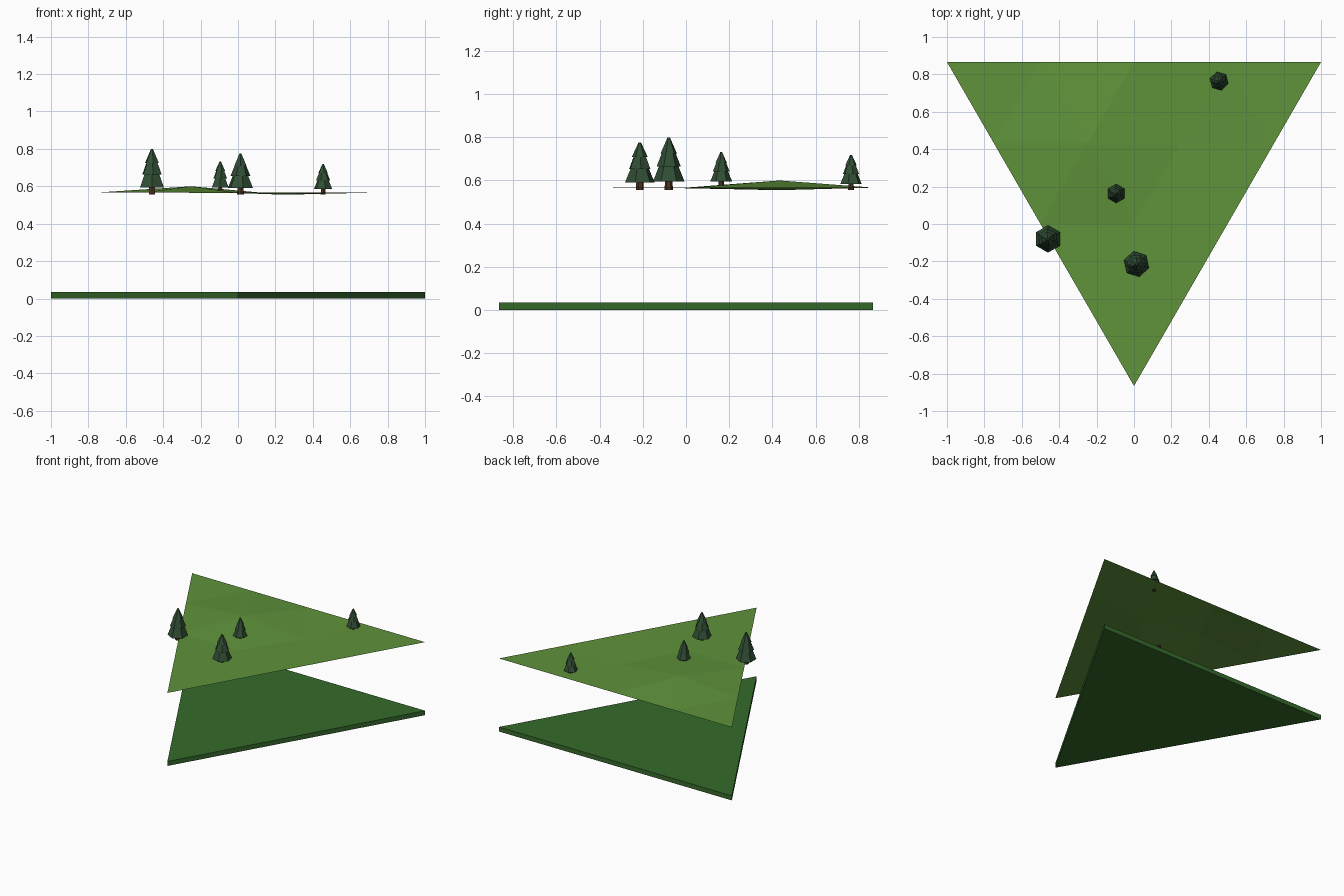
import bpy, bmesh, math
from mathutils import Matrix, Vector

if "Cube" in bpy.data.objects:
    bpy.data.objects.remove(bpy.data.objects["Cube"])

H = math.sqrt(3) / 2
CORNERS = [Vector((0, -H)), Vector((1, H)), Vector((-1, H))]


def material(name, rgb):
    m = bpy.data.materials.new(name)
    m.diffuse_color = (*rgb, 1)
    m.use_nodes = True
    m.node_tree.nodes["Principled BSDF"].inputs["Base Color"].default_value = m.diffuse_color
    return m


BASE = material("base_green", (0.037, 0.145, 0.025))
GRASS = material("grass", (0.115, 0.29, 0.043))
LEAF = material("needles", (0.03, 0.075, 0.034))
BARK = material("bark", (0.075, 0.035, 0.015))


def finish(bm, name, mats):
    me = bpy.data.meshes.new(name)
    bm.to_mesh(me)
    bm.free()
    for m in mats:
        me.materials.append(m)
    ob = bpy.data.objects.new(name, me)
    bpy.context.collection.objects.link(ob)
    return ob


# Triangular base slab
bm = bmesh.new()
face = bm.faces.new([bm.verts.new((c.x, c.y, 0)) for c in CORNERS])
top = bmesh.ops.extrude_face_region(bm, geom=[face])
bmesh.ops.translate(bm, vec=(0, 0, 0.035),
                    verts=[v for v in top["geom"] if isinstance(v, bmesh.types.BMVert)])
if face.is_valid is False or len(bm.faces) < 5:
    bm.faces.new([v for v in bm.verts if v.co.z < 0.01])
bmesh.ops.recalc_face_normals(bm, faces=bm.faces)
finish(bm, "base_slab", [BASE])

# Floating terrain sheet: triangle grid with one hill and a shallow dip
N, LEVEL = 4, 0.567
BUMPS = {(2, 0 + 1): -0.003, (3, 1): 0.033, (3, 2): -0.012}
bm = bmesh.new()
rows = []
for r in range(N + 1):
    y = -H + 2 * H * r / N
    rows.append([bm.verts.new(((2 * i - r) / N, y, LEVEL + BUMPS.get((r, i), 0)))
                 for i in range(r + 1)])
for r in range(N):
    for i in range(r + 1):
        bm.faces.new((rows[r][i], rows[r + 1][i + 1], rows[r + 1][i]))
        if i < r:
            bm.faces.new((rows[r][i], rows[r][i + 1], rows[r + 1][i + 1]))
finish(bm, "terrain", [GRASS])


# Conifers: short trunk and three six-sided tiers, each slightly turned
def frustum(bm, z0, z1, r0, r1, turn, mat):
    place = Matrix.Translation((0, 0, (z0 + z1) / 2)) @ Matrix.Rotation(turn, 4, "Z")
    old = set(bm.faces)
    bmesh.ops.create_cone(bm, cap_ends=True, segments=6, radius1=r0, radius2=r1,
                          depth=z1 - z0, matrix=place)
    for f in bm.faces:
        if f not in old:
            f.material_index = mat


def tree(name, x, y, z, h, r, turn, twist):
    bm = bmesh.new()
    frustum(bm, -0.01, 0.2 * h, 0.27 * r, 0.22 * r, turn, 1)
    tiers = [(0.12, 0.52, 1.0, 0.5), (0.42, 0.77, 0.77, 0.34), (0.68, 1.0, 0.53, 0.08)]
    for i, (a, b, r0, r1) in enumerate(tiers):
        frustum(bm, a * h, b * h, r0 * r, r1 * r, turn + i * twist, 0)
    finish(bm, name, [LEAF, BARK]).location = (x, y, z)


tree("tree_left", -0.46, -0.08, 0.567, 0.232, 0.073, 0, 0.1)
tree("tree_front", 0.013, -0.214, 0.566, 0.21, 0.07, 0.22, 0.4)
tree("tree_middle", -0.095, 0.163, 0.576, 0.156, 0.051, 0, 0.15)
tree("tree_back", 0.455, 0.764, 0.566, 0.153, 0.051, 0.25, 0.5)
